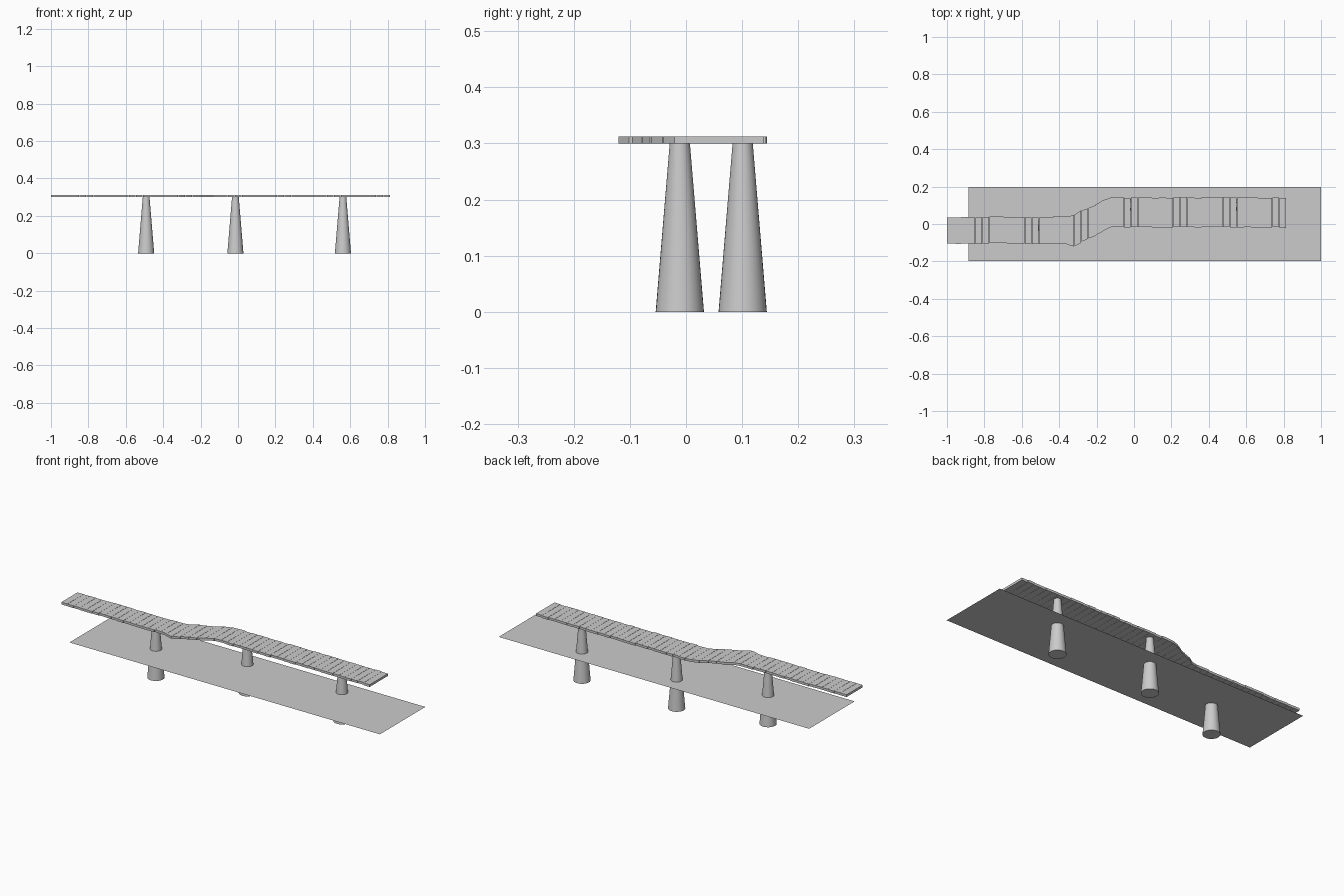
import bpy, bmesh, random

if "Cube" in bpy.data.objects:
    bpy.data.objects.remove(bpy.data.objects["Cube"])

random.seed(4)
WATER_Z = 0.157
DECK_BOTTOM, DECK_TOP = 0.30, 0.3125

# Deck outline: x, near edge y, far edge y
OUTLINE = [(-1.0, -0.103, 0.037), (-0.36, -0.106, 0.037), (-0.352, -0.120, 0.038),
           (-0.32, -0.122, 0.046), (-0.285, -0.116, 0.071), (-0.278, -0.080, 0.074),
           (-0.245, -0.077, 0.086), (-0.207, -0.063, 0.101), (-0.17, -0.043, 0.124),
           (-0.13, -0.020, 0.138), (-0.09, -0.017, 0.142), (0.815, -0.018, 0.141)]


def edges_at(x):
    for (x0, a0, b0), (x1, a1, b1) in zip(OUTLINE, OUTLINE[1:]):
        if x <= x1:
            t = (x - x0) / (x1 - x0)
            return a0 + (a1 - a0) * t, b0 + (b1 - b0) * t
    return OUTLINE[-1][1:]


def mesh_object(name, bm):
    bmesh.ops.recalc_face_normals(bm, faces=bm.faces)
    mesh = bpy.data.meshes.new(name)
    bm.to_mesh(mesh)
    bm.free()
    obj = bpy.data.objects.new(name, mesh)
    bpy.context.collection.objects.link(obj)
    return obj


# Walkway planks, each slightly offset sideways
bm = bmesh.new()
COUNT = 48
pitch = 1.815 / COUNT
for i in range(COUNT):
    x0 = -1.0 + i * pitch
    x1 = x0 + pitch - 0.001
    shift = random.uniform(-0.003, 0.003)
    near0, far0 = edges_at(x0 + 0.001)
    near1, far1 = edges_at(x1)
    corners = [(x0, near0), (x1, near1), (x1, far1), (x0, far0)]
    face = bm.faces.new([bm.verts.new((x, y + shift, DECK_BOTTOM)) for x, y in corners])
    top = bmesh.ops.extrude_face_region(bm, geom=[face], use_keep_orig=True)["geom"]
    for v in top:
        if isinstance(v, bmesh.types.BMVert):
            v.co.z = DECK_TOP
mesh_object("walkway_planks", bm)

# Tapered support posts
for i, (x, y) in enumerate([(-0.491, -0.011), (-0.014, 0.101), (0.561, 0.101)]):
    bpy.ops.mesh.primitive_cone_add(vertices=32, radius1=0.043, radius2=0.018,
                                    depth=DECK_BOTTOM, location=(x, y, DECK_BOTTOM / 2))
    bpy.context.object.name = f"support_post_{i + 1}"
    bpy.ops.object.shade_smooth_by_angle()

# Flat water surface crossing the posts
bm = bmesh.new()
bm.faces.new([bm.verts.new((x, y, WATER_Z)) for x, y in
              [(-0.886, -0.197), (1.0, -0.197), (1.0, 0.197), (-0.886, 0.197)]])
water = mesh_object("water_surface", bm)
if water.data.polygons[0].normal.z < 0:
    water.data.flip_normals()
